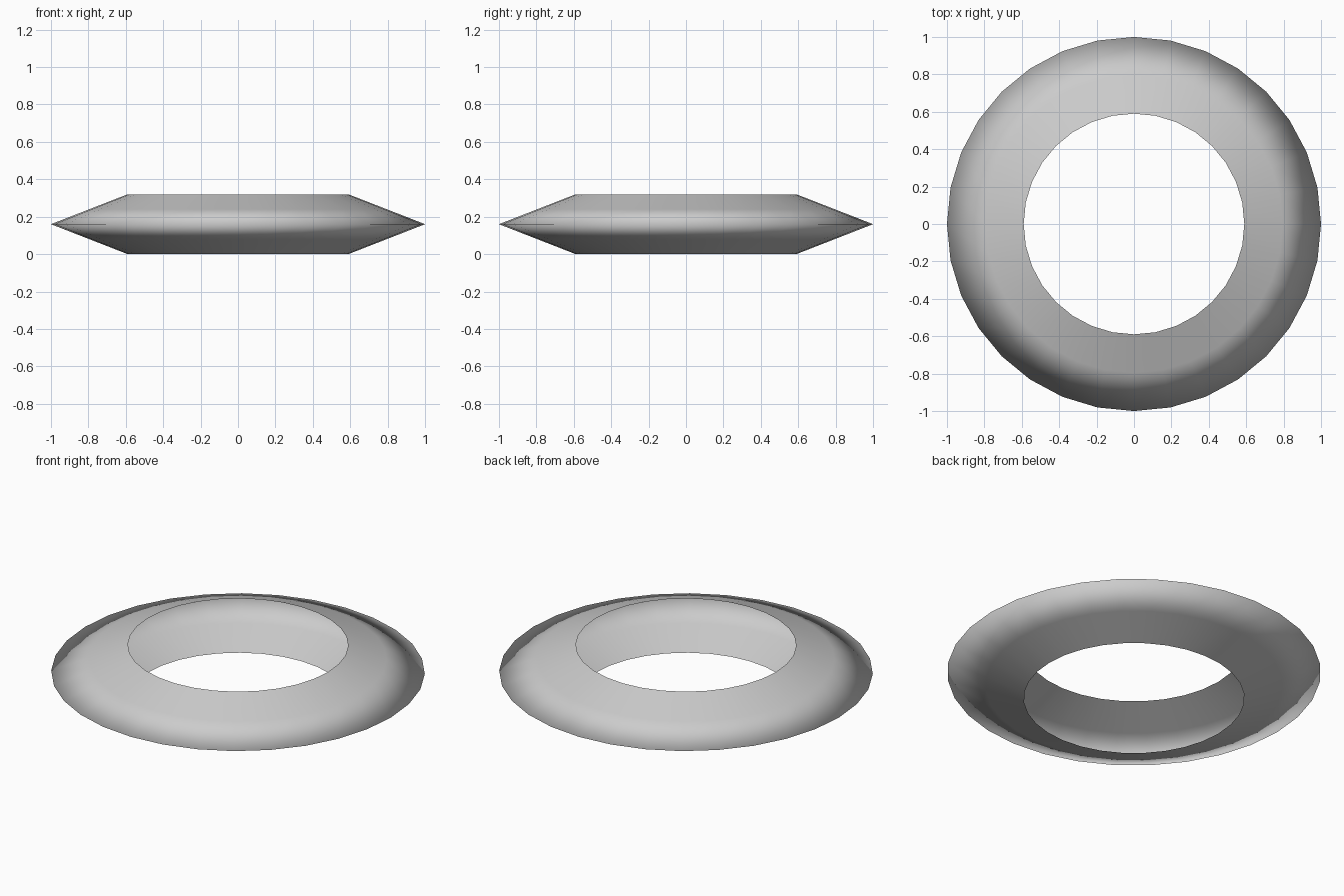
import bpy, bmesh, math

if "Cube" in bpy.data.objects:
    bpy.data.objects.remove(bpy.data.objects["Cube"])

SEGMENTS = 32
# Open V-shaped profile (radius, height): hollow ring, open towards the hole
PROFILE = [(0.59, 0.0), (0.795, 0.08), (1.0, 0.16), (0.795, 0.24), (0.59, 0.32)]

# Revolve the profile into a thin hollow shell
bm = bmesh.new()
rings = []
for r, z in PROFILE:
    rings.append([bm.verts.new((r * math.cos(2 * math.pi * i / SEGMENTS),
                                r * math.sin(2 * math.pi * i / SEGMENTS), z))
                  for i in range(SEGMENTS)])
for low, high in zip(rings, rings[1:]):
    for i in range(SEGMENTS):
        j = (i + 1) % SEGMENTS
        face = bm.faces.new((low[i], low[j], high[j], high[i]))
        face.smooth = True

mesh = bpy.data.meshes.new("hollow_ring")
bm.to_mesh(mesh)
bm.free()
ring = bpy.data.objects.new("hollow_ring", mesh)
bpy.context.collection.objects.link(ring)
